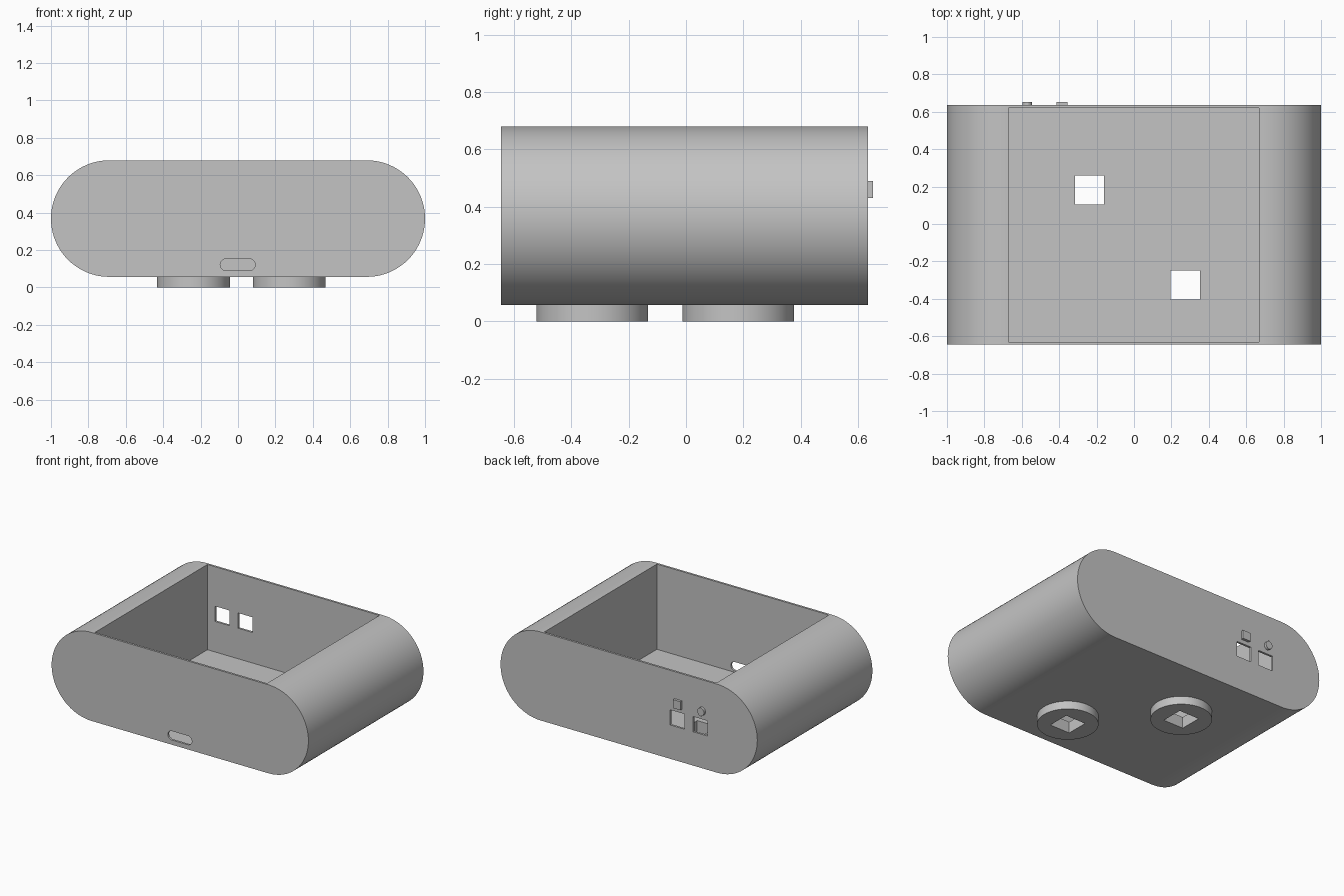
import bpy, bmesh
from math import sin, cos, pi, radians

cube = bpy.data.objects.get("Cube")
if cube:
    bpy.data.objects.remove(cube, do_unlink=True)

grey = bpy.data.materials.new("plain grey")
grey.use_nodes = True
grey.diffuse_color = (0.55, 0.55, 0.55, 1)
grey.node_tree.nodes["Principled BSDF"].inputs["Base Color"].default_value = grey.diffuse_color


def finish(name, bm):
    bmesh.ops.recalc_face_normals(bm, faces=bm.faces)
    mesh = bpy.data.meshes.new(name)
    bm.to_mesh(mesh)
    bm.free()
    mesh.materials.append(grey)
    ob = bpy.data.objects.new(name, mesh)
    bpy.context.collection.objects.link(ob)
    return ob


def box(name, x, y, z):
    """Box from (low, high) pairs on each axis."""
    bm = bmesh.new()
    bmesh.ops.create_cube(bm, size=1)
    for v in bm.verts:
        for i, (low, high) in enumerate((x, y, z)):
            v.co[i] = high if v.co[i] > 0 else low
    return finish(name, bm)


def capsule(name, x, y, z, steps=40):
    """Round-ended profile in x and z, extruded along y."""
    r = (z[1] - z[0]) / 2
    bm = bmesh.new()
    ring = []
    for cx, start in ((x[1] - r, -pi / 2), (x[0] + r, pi / 2)):
        for i in range(steps + 1):
            a = start + pi * i / steps
            ring.append(bm.verts.new((cx + r * cos(a), y[0], z[0] + r + r * sin(a))))
    face = bm.faces.new(ring)
    grown = bmesh.ops.extrude_face_region(bm, geom=[face])["geom"]
    moved = [g for g in grown if isinstance(g, bmesh.types.BMVert)]
    bmesh.ops.translate(bm, verts=moved, vec=(0, y[1] - y[0], 0))
    return finish(name, bm)


def activate(ob):
    bpy.ops.object.select_all(action='DESELECT')
    ob.select_set(True)
    bpy.context.view_layer.objects.active = ob


def cut(ob, cutter):
    activate(ob)
    mod = ob.modifiers.new("cut", 'BOOLEAN')
    mod.operation, mod.solver, mod.object = 'DIFFERENCE', 'EXACT', cutter
    bpy.ops.object.modifier_apply(modifier=mod.name)
    bpy.data.objects.remove(cutter, do_unlink=True)


def smooth(ob):
    activate(ob)
    bpy.ops.object.shade_smooth_by_angle(angle=radians(30))
    ob.modifiers.new("flat faces stay flat", 'WEIGHTED_NORMAL').keep_sharp = True


BOTTOM, FLOOR, TOP = 0.057, 0.08, 0.68
FRONT, BACK = -0.645, 0.635

# Rounded housing with an open-topped cavity
body = capsule("housing", (-1, 1), (FRONT, BACK), (BOTTOM, TOP))
cut(body, box("cavity_cutter", (-0.672, 0.668), (-0.63, 0.62), (FLOOR, 1)))

# Cable slot in the front wall
cut(body, capsule("slot_cutter", (-0.095, 0.092), (-0.7, -0.6), (0.09, 0.153), 16))

# Two square windows in the back wall
for x in (-0.613, -0.434):
    cut(body, box("window_cutter", (x, x + 0.114), (0.6, 0.7), (0.295, 0.402)))

# Round feet, each with a square hole running up through the floor
for side, cx, cy in (("right", -0.238, 0.182), ("left", 0.274, -0.327)):
    bm = bmesh.new()
    bmesh.ops.create_cone(bm, cap_ends=True, segments=64, radius1=0.195,
                          radius2=0.195, depth=BOTTOM)
    bmesh.ops.translate(bm, verts=bm.verts, vec=(cx, cy, BOTTOM / 2))
    foot = finish(side + "_foot", bm)
    for part in (foot, body):
        cut(part, box("hole_cutter", (cx - 0.078, cx + 0.078),
                      (cy - 0.078, cy + 0.078), (-0.1, 0.2)))
    smooth(foot)
smooth(body)

# Plain raised markers above the windows
box("inner_window_marker", (-0.415, -0.355), (BACK, 0.653), (0.43, 0.49))
smooth(capsule("outer_window_marker", (-0.597, -0.545), (BACK, 0.653), (0.43, 0.49), 12))
